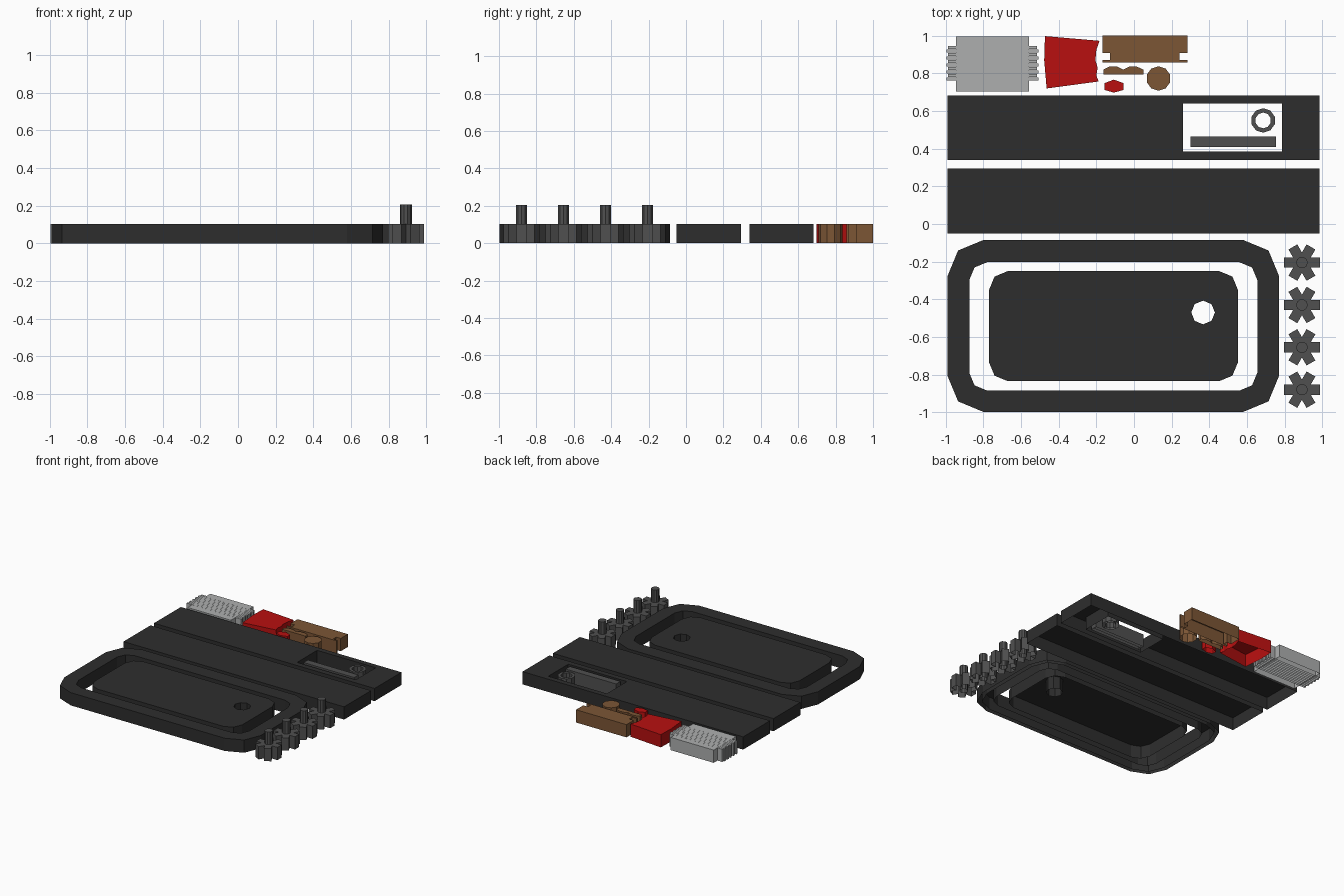
import bpy, bmesh
from math import cos, sin, pi, radians

cube = bpy.data.objects.get("Cube")
if cube:
    bpy.data.objects.remove(cube)

H = 0.103  # thickness of every flat part


def material(name, r, g, b):
    m = bpy.data.materials.new(name)
    m.use_nodes = True
    m.diffuse_color = (r, g, b, 1)
    m.node_tree.nodes["Principled BSDF"].inputs["Base Color"].default_value = (r, g, b, 1)
    return m


BLACK = material("charcoal black", 0.027, 0.027, 0.027)
GREY = material("dark grey", 0.08, 0.08, 0.08)
SILVER = material("light grey", 0.42, 0.43, 0.43)
RED = material("bright red", 0.48, 0.005, 0.005)
BROWN = material("wood brown", 0.2, 0.092, 0.036)


# Outlines, all counter-clockwise
def rect(x0, x1, y0, y1):
    return [(x0, y0), (x1, y0), (x1, y1), (x0, y1)]


def rounded(x0, x1, y0, y1, r):
    pts = []
    corners = [(x1 - r, y1 - r), (x0 + r, y1 - r), (x0 + r, y0 + r), (x1 - r, y0 + r)]
    for i, (cx, cy) in enumerate(corners):
        for k in range(3):
            a = (i + k / 2) * pi / 2
            pts.append((cx + r * cos(a), cy + r * sin(a)))
    return pts


def ngon(cx, cy, r, n, start=0):
    angles = [radians(start) + 2 * pi * i / n for i in range(n)]
    return [(cx + r * cos(a), cy + r * sin(a)) for a in angles]


def star(cx, cy, reach, w, arms):
    pts = []
    for i in range(arms):
        a = 2 * pi * i / arms
        valley = w / sin(pi / arms)
        for u, v in ((reach, -w), (reach, w)):
            pts.append((cx + u * cos(a) - v * sin(a), cy + u * sin(a) + v * cos(a)))
        b = a + pi / arms
        pts.append((cx + valley * cos(b), cy + valley * sin(b)))
    return pts


# Hollow part: flat top and walls, open underneath
def shell(name, mat, outline, holes=(), z0=0.0, z1=H):
    bm = bmesh.new()
    edges = []
    for loop in [outline] + [h[::-1] for h in holes]:
        top = [bm.verts.new((x, y, z1)) for x, y in loop]
        low = [bm.verts.new((x, y, z0)) for x, y in loop]
        for i in range(len(loop)):
            j = (i + 1) % len(loop)
            edges.append(bm.edges.new((top[i], top[j])))
            bm.faces.new((top[i], low[i], low[j], top[j]))
    fill = bmesh.ops.triangle_fill(bm, use_beauty=True, edges=edges)
    for f in fill["geom"]:
        if isinstance(f, bmesh.types.BMFace):
            f.normal_update()
            if f.normal.z < 0:
                f.normal_flip()
    mesh = bpy.data.meshes.new(name)
    bm.to_mesh(mesh)
    bm.free()
    mesh.materials.append(mat)
    ob = bpy.data.objects.new(name, mesh)
    bpy.context.collection.objects.link(ob)
    return ob


# Long panels, one with a window
window = rect(0.26, 0.785, 0.385, 0.64)
shell("windowed_panel", BLACK, rect(-0.99, 0.985, 0.34, 0.683), [window])
shell("plain_panel", BLACK, rect(-0.99, 0.985, -0.05, 0.295))
shell("window_dial", GREY, ngon(0.686, 0.55, 0.065, 10, 90), [ngon(0.686, 0.55, 0.042, 10, 90)])
shell("window_bar_back", GREY, rect(0.3, 0.753, 0.438, 0.465))
shell("window_bar_front", GREY, rect(0.3, 0.753, 0.41, 0.438))

# Rounded frame in two nested rings, and the plate inside it
middle = rounded(-0.957, 0.737, -0.965, -0.118, 0.165)
shell("frame_outer", BLACK, rounded(-0.99, 0.77, -0.998, -0.085, 0.19), [middle])
shell("frame_inner", BLACK, middle, [rounded(-0.875, 0.655, -0.885, -0.203, 0.095)])
shell("centre_plate", BLACK, rounded(-0.77, 0.552, -0.835, -0.25, 0.1),
      [ngon(0.367, -0.47, 0.063, 8)])

# Row of star wheels with axles
for i in range(4):
    y = -0.205 - i * 0.225
    shell(f"star_wheel_{i + 1}", GREY, star(0.892, y, 0.096, 0.027, 6))
    shell(f"axle_{i + 1}", GREY, ngon(0.892, y, 0.031, 10), z1=0.205)

# Finned grey block
shell("finned_body", SILVER, rect(-0.945, -0.558, 0.705, 0.995))
for i in range(10):
    y = 0.762 + i * 0.0187
    d = 0.008 * (i % 2)
    shell(f"fin_{i + 1}", SILVER, rect(-0.995 + d, -0.506 - d, y, y + 0.0165), z1=H + 0.0005)

# Red pieces
shell("red_flag", RED, [(-0.464, 0.72), (-0.188, 0.757), (-0.2, 0.79), (-0.193, 0.83),
                        (-0.205, 0.87), (-0.2, 0.925), (-0.183, 0.973), (-0.473, 0.998),
                        (-0.477, 0.87)])
shell("red_chip", RED, [(-0.157, 0.712), (-0.107, 0.698), (-0.056, 0.712), (-0.056, 0.748),
                        (-0.107, 0.767), (-0.157, 0.748)])

# Brown pieces
shell("brown_block", BROWN, [(-0.167, 0.857), (0.284, 0.857), (0.284, 0.87), (0.243, 0.87),
                             (0.243, 0.908), (0.284, 0.908), (0.284, 1.0), (-0.167, 1.0),
                             (-0.167, 0.908), (-0.127, 0.908), (-0.127, 0.87),
                             (-0.167, 0.87)])
shell("brown_wave", BROWN, [(-0.163, 0.793), (0.05, 0.793), (0.05, 0.82), (0.015, 0.836),
                            (-0.025, 0.836), (-0.057, 0.82), (-0.09, 0.836), (-0.13, 0.836),
                            (-0.163, 0.82)])
shell("brown_disc", BROWN, ngon(0.13, 0.773, 0.065, 10, 90))
